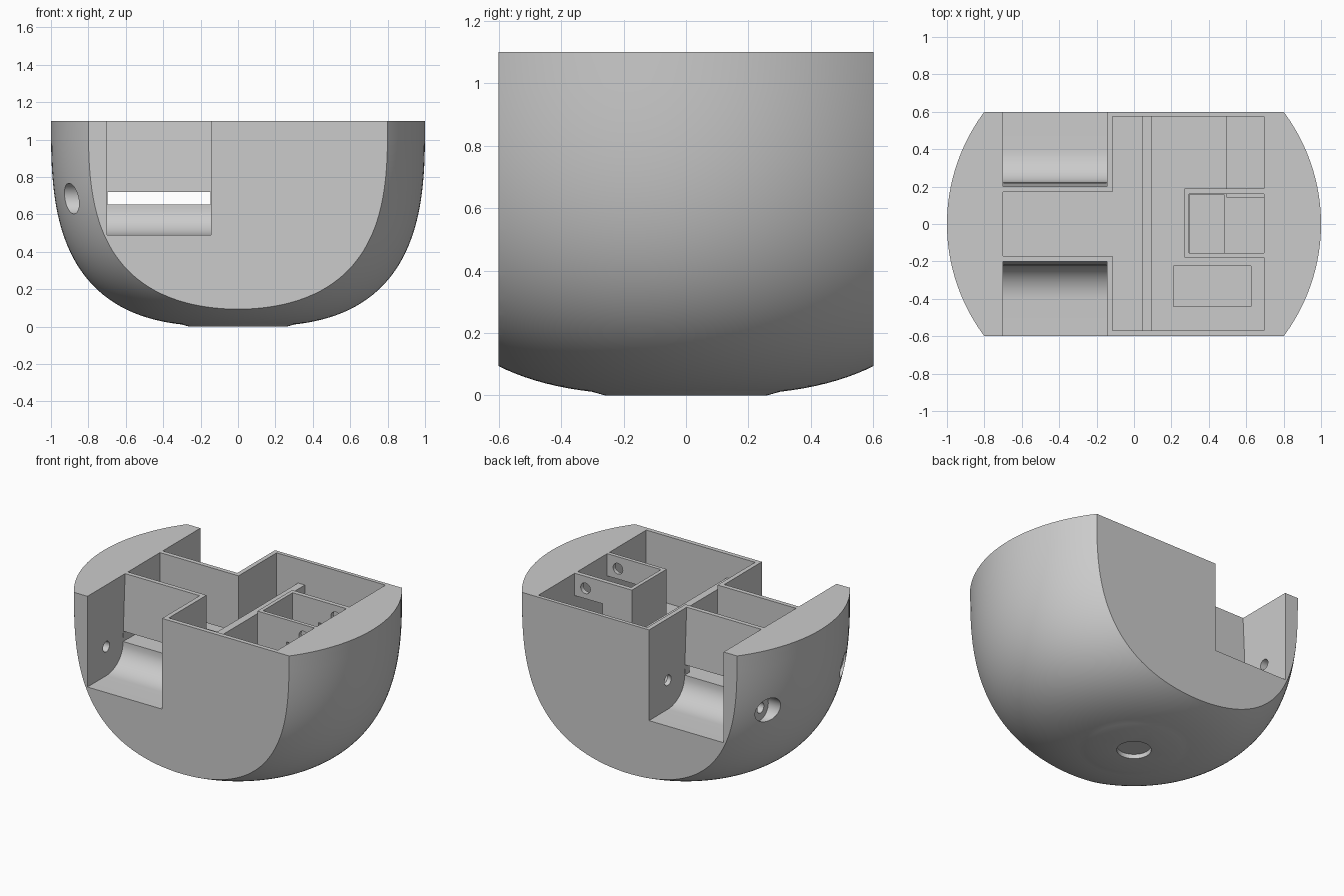
import bpy, bmesh
from math import sin, cos, pi
from mathutils import Vector

if "Cube" in bpy.data.objects:
    bpy.data.objects.remove(bpy.data.objects["Cube"])


def finish(name, bm):
    bmesh.ops.recalc_face_normals(bm, faces=bm.faces)
    me = bpy.data.meshes.new(name)
    bm.to_mesh(me)
    bm.free()
    ob = bpy.data.objects.new(name, me)
    bpy.context.collection.objects.link(ob)
    return ob


def prism(name, pts, axis, lo, hi):
    """Extrude a 2D outline along x (pts are y,z) or z (pts are x,y)."""
    bm = bmesh.new()
    place = (lambda p: (lo, p[0], p[1])) if axis == 'x' else (lambda p: (p[0], p[1], lo))
    face = bm.faces.new([bm.verts.new(place(p)) for p in pts])
    ext = bmesh.ops.extrude_face_region(bm, geom=[face])
    shift = Vector((hi - lo, 0, 0)) if axis == 'x' else Vector((0, 0, hi - lo))
    for v in ext['geom']:
        if isinstance(v, bmesh.types.BMVert):
            v.co += shift
    return finish(name, bm)


def box(name, x0, x1, y0, y1, z0, z1):
    return prism(name, [(x0, y0), (x1, y0), (x1, y1), (x0, y1)], 'z', z0, z1)


def rod(name, r, axis, a, b, lo, hi, n=32):
    """Cylinder along x (a,b = y,z), y (a,b = x,z) or z (a,b = x,y)."""
    ring = [(a + r * cos(2 * pi * i / n), b + r * sin(2 * pi * i / n)) for i in range(n)]
    if axis != 'y':
        return prism(name, ring, axis, lo, hi)
    ob = prism(name, ring, 'z', lo, hi)
    for v in ob.data.vertices:
        x, z, y = v.co
        v.co = (x, y, z)
    ob.data.flip_normals()
    return ob


def carve(ob, cutter, op='DIFFERENCE'):
    mod = ob.modifiers.new("cut", 'BOOLEAN')
    mod.operation, mod.solver, mod.object = op, 'EXACT', cutter
    bpy.context.view_layer.objects.active = ob
    bpy.ops.object.modifier_apply(modifier=mod.name)
    bpy.data.objects.remove(cutter, do_unlink=True)


# Rounded bowl, turned from a superellipse profile
H, N, SEG, STEPS = 1.1, 2.9, 128, 40
bm = bmesh.new()
rings = []
for k in range(STEPS + 1):
    t = (0.09 + 0.91 * k / STEPS) * pi / 2
    r = sin(t) ** (2 / N)
    z = H * (1 - max(cos(t), 0) ** (2 / N)) if k else 0
    if k == STEPS:
        r, z = 1, H
    rings.append([bm.verts.new((r * cos(2 * pi * i / SEG), r * sin(2 * pi * i / SEG), z))
                  for i in range(SEG)])
for a, b in zip(rings, rings[1:]):
    for i in range(SEG):
        j = (i + 1) % SEG
        bm.faces.new((a[i], a[j], b[j], b[i]))
bm.faces.new(rings[0])
bm.faces.new(rings[-1])
body = finish("body_shell", bm)

# Flat front and back
carve(body, box("trim", -1.5, 1.5, -0.6, 0.6, -0.5, 1.5), 'INTERSECT')

# T-shaped compartment
FLOOR = 0.65
carve(body, prism("compartment", [(-0.7, -0.17), (-0.115, -0.17), (-0.115, -0.57), (0.695, -0.57),
                                  (0.695, 0.575), (-0.115, 0.575), (-0.115, 0.17), (-0.7, 0.17)],
                  'z', FLOOR, 1.3))

# Wheel wells with rounded floors, axle holes and screw-head recesses
for s in (-1, 1):
    arc = [(0.4 - 0.177 * cos(q * pi / 24), 0.64 - 0.15 * sin(q * pi / 24)) for q in range(13)]
    well = [(0.195, 1.2)] + arc + [(0.75, 0.49), (0.75, 1.2)]
    carve(body, prism("wheel_well", [(s * y, z) for y, z in well], 'x', -0.7, -0.145))
    carve(body, rod("axle_hole", 0.035, 'x', s * 0.4, 0.685, -0.9, -0.05))
    carve(body, rod("screw_recess", 0.082, 'x', s * 0.4, 0.685, -1.2, -0.835))

# Slit joining both wells through the narrow compartment
carve(body, box("slit", -0.699, -0.146, -0.26, 0.26, 0.652, 0.72))

# Floor pockets and round recess underneath
carve(body, box("side_pocket", 0.21, 0.625, -0.44, -0.225, 0.6, 0.8))
carve(body, box("corner_pocket", 0.495, 0.694, 0.145, 0.574, 0.6, 0.8))
carve(body, box("inner_pocket", 0.296, 0.48, -0.154, 0.159, 0.6, 0.8))
carve(body, rod("base_recess", 0.105, 'z', 0, 0, -0.1, 0.03, 48))

# Low cross rib
rib = box("cross_rib", 0.045, 0.095, -0.58, 0.585, FLOOR - 0.02, 0.94)

# Small three-sided bay with wire holes and low side openings
bay = prism("inner_bay", [(0.27, -0.18), (0.70, -0.18), (0.70, -0.155), (0.295, -0.155),
                          (0.295, 0.16), (0.70, 0.16), (0.70, 0.19), (0.27, 0.19)],
            'z', FLOOR - 0.001, H)
carve(bay, box("side_opening", 0.487, 0.75, -0.3, 0.3, 0.5, 0.95))
carve(bay, rod("wire_hole", 0.036, 'y', 0.615, 1.02, -0.3, 0.3))

# Smooth curved surfaces, crisp edges
for ob in (body, rib, bay):
    bpy.ops.object.select_all(action='DESELECT')
    ob.select_set(True)
    bpy.context.view_layer.objects.active = ob
    bpy.ops.object.shade_smooth_by_angle(angle=0.5)
